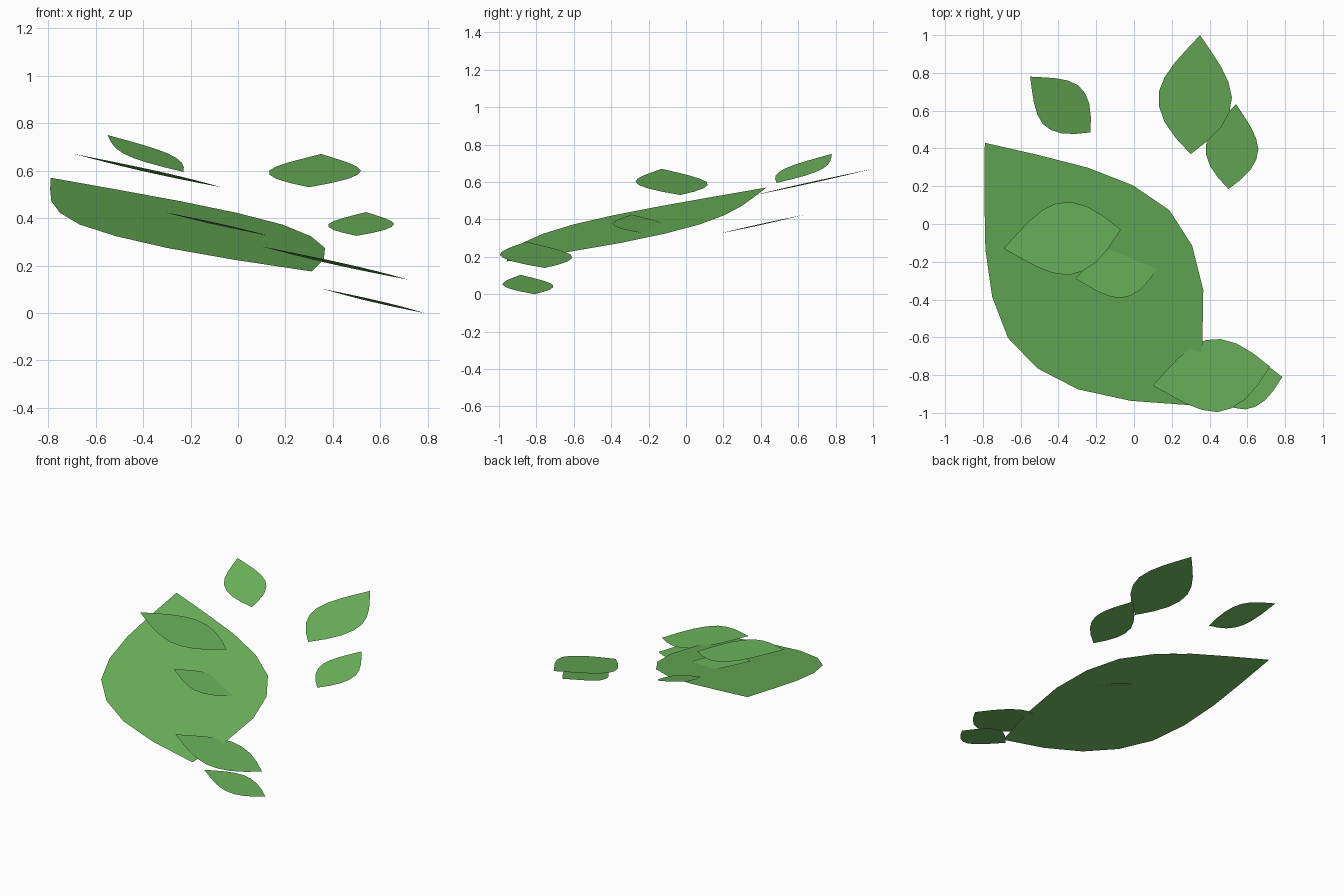
import bpy
import bmesh
from mathutils import Vector

cube = bpy.data.objects.get("Cube")
if cube:
    bpy.data.objects.remove(cube, do_unlink=True)

# Leaf green
green = bpy.data.materials.new("leaf_green")
green.use_nodes = True
green.diffuse_color = (0.15, 0.46, 0.105, 1)
green.node_tree.nodes["Principled BSDF"].inputs["Base Color"].default_value = green.diffuse_color

# Half widths at even steps from base to tip, as a share of leaf length
HALF_WIDTHS = [0, 0.133, 0.233, 0.288, 0.30, 0.262, 0.191, 0.098, 0]


def leaf(name, base, tip):
    """Flat pointed leaf from base to tip, level across its width."""
    base, tip = Vector(base), Vector(tip)
    axis = tip - base
    across = axis.cross(Vector((0, 0, 1))).normalized() * axis.length
    bm = bmesh.new()
    steps = len(HALF_WIDTHS) - 1
    right, left = [], []
    for i, w in enumerate(HALF_WIDTHS):
        mid = base + axis * i / steps
        right.append(bm.verts.new(mid + across * w))
        if 0 < i < steps:
            left.append(bm.verts.new(mid - across * w))
    bm.faces.new(right + left[::-1])
    bm.normal_update()
    for face in bm.faces:
        if face.normal.z < 0:
            face.normal_flip()
    mesh = bpy.data.meshes.new(name)
    bm.to_mesh(mesh)
    bm.free()
    mesh.materials.append(green)
    obj = bpy.data.objects.new(name, mesh)
    bpy.context.collection.objects.link(obj)
    return obj


# Large leaf
leaf("large_leaf", (0.31, -0.96, 0.175), (-0.79, 0.43, 0.57))

# Medium leaves
leaf("back_medium_leaf", (0.30, 0.37, 0.53), (0.35, 1.0, 0.67))
leaf("upper_medium_leaf", (-0.07, -0.03, 0.53), (-0.69, -0.13, 0.67))
leaf("front_medium_leaf", (0.72, -0.755, 0.14), (0.10, -0.855, 0.28))

# Small leaves
leaf("back_left_small_leaf", (0.50, 0.185, 0.325), (0.54, 0.635, 0.425))
leaf("back_right_small_leaf", (-0.23, 0.485, 0.595), (-0.55, 0.78, 0.75))
leaf("middle_small_leaf", (0.13, -0.225, 0.325), (-0.31, -0.29, 0.425))
leaf("front_small_leaf", (0.785, -0.81, 0.0), (0.35, -0.885, 0.103))
